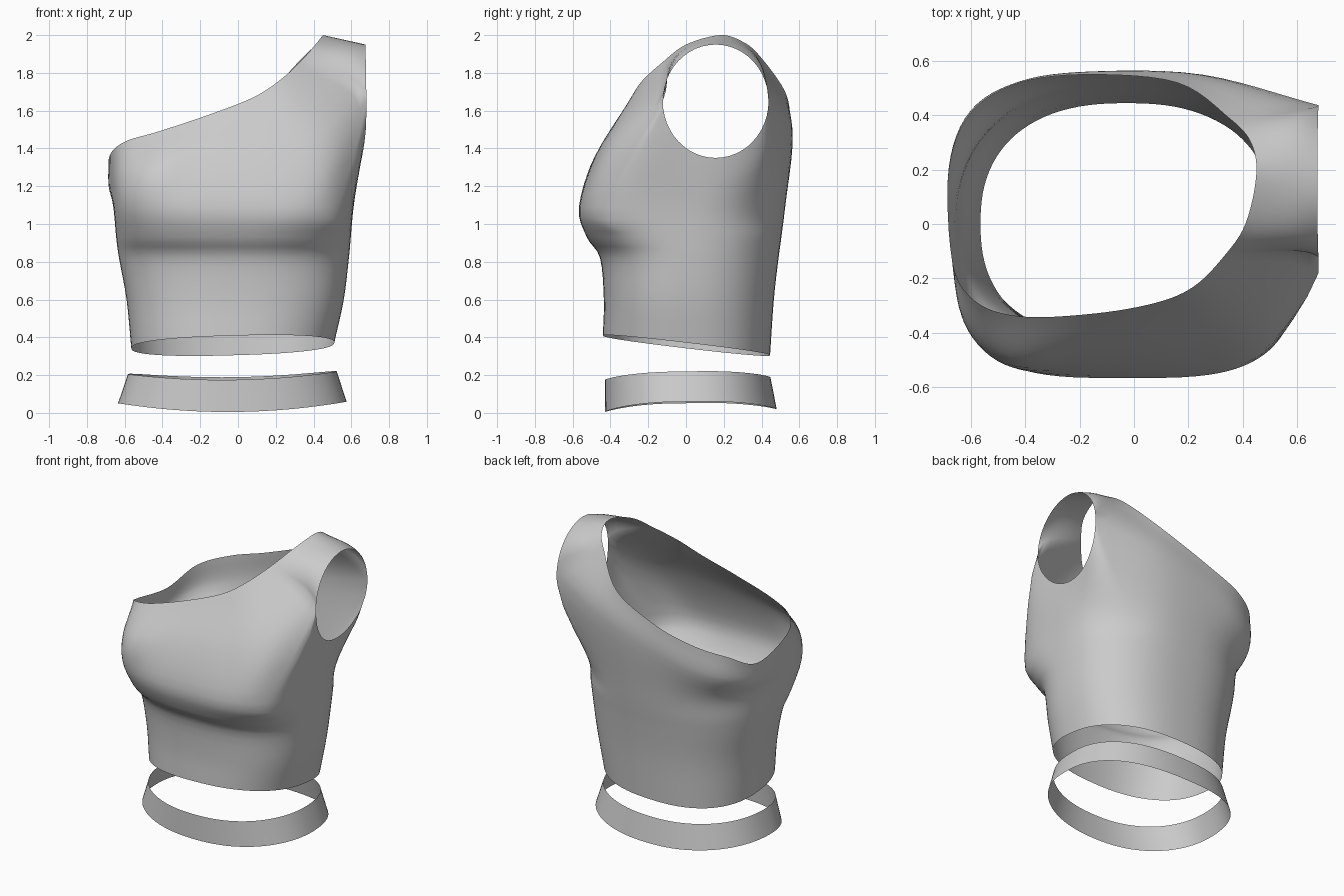
import bpy, bmesh, math
from mathutils import Vector

if "Cube" in bpy.data.objects:
    bpy.data.objects.remove(bpy.data.objects["Cube"])

SUB = 6            # fine columns per control column
COLS = 16 * SUB
ARM = 4 * SUB      # columns 0..ARM meet the armhole


def spline(p0, p1, p2, p3, t):
    return 0.5 * (2 * p1 + (p2 - p0) * t + (2 * p0 - 5 * p1 + 4 * p2 - p3) * t * t
                  + (3 * p1 - p0 - 3 * p2 + p3) * t ** 3)


def through(pts, sub, closed=False):
    """Smooth curve through points, sub steps per span."""
    n = len(pts)
    if closed:
        ext = [pts[-1]] + pts + pts[:2]
        spans = n
    else:
        ext = [2 * pts[0] - pts[1]] + pts + [2 * pts[-1] - pts[-2]]
        spans = n - 1
    out = [spline(*ext[i:i + 4], k / sub) for i in range(spans) for k in range(sub)]
    return out if closed else out + [pts[-1].copy()]


def ring(x0, x1, yf, yb, nf, nb, zfun):
    """Rounded cross-section with separate front and back fullness."""
    cx, a = (x0 + x1) / 2, (x1 - x0) / 2
    out = []
    for c in range(COLS):
        p = math.radians(-33.75) + math.tau * c / COLS
        co, si = math.cos(p), math.sin(p)
        n = nf if si < 0 else nb
        u = math.copysign(abs(co) ** (2 / n), co)
        v = abs(si) ** (2 / n)
        out.append(Vector((cx + a * u, v * (yf if si < 0 else yb), zfun(u, v if si > 0 else -v))))
    return out


def add_grid(bm, rows, columns):
    vs = [[bm.verts.new(p) for p in r] for r in rows]
    for a, b in zip(vs, vs[1:]):
        for c in columns:
            d = (c + 1) % COLS
            bm.faces.new((a[c], a[d], b[d], b[c]))


def finish(bm, name):
    bmesh.ops.remove_doubles(bm, verts=bm.verts, dist=0.0005)
    me = bpy.data.meshes.new(name)
    bm.to_mesh(me)
    bm.free()
    for p in me.polygons:
        p.use_smooth = True
    ob = bpy.data.objects.new(name, me)
    bpy.context.collection.objects.link(ob)
    return ob


# Lower body rings, hem to bust
body = [
    ring(-.565, .51, -.44, .445, 2.4, 2.4, lambda u, v: .357 - .052 * v + .015 * u),
    ring(-.59, .56, -.435, .465, 2.4, 2.4, lambda u, v: .60),
    ring(-.63, .587, -.455, .49, 2.4, 2.4, lambda u, v: .82),
    ring(-.645, .597, -.525, .505, 2.8, 2.4, lambda u, v: .93),
    ring(-.66, .612, -.567, .525, 3.5, 2.4, lambda u, v: 1.09),
]


# Armhole rim, lower or upper half
def rim(s, sign):
    a = math.pi + sign * math.pi * s
    sz = math.sin(a)
    return Vector((.68 - .035 * max(0, -sz) ** 2 - .005 * max(0, sz),
                   .157 + .28 * math.cos(a), 1.65 + .30 * sz))


# Chest line, running from the back of the armhole round to its front
chest = [(.25, .55, 1.5), (-.16, .56, 1.38), (-.42, .52, 1.30), (-.60, .41, 1.25),
         (-.68, .2, 1.20), (-.67, -.13, 1.22), (-.62, -.36, 1.25), (-.46, -.50, 1.28),
         (-.22, -.495, 1.33), (.21, -.46, 1.39), (.47, -.39, 1.44)]
chest = through([rim(1, 1)] + [Vector(p) for p in chest] + [rim(0, 1)], SUB)

# Slanted neckline over one shoulder
neck = [(.33, -.12, 1.86), (.41, 0, 1.95), (.45, .18, 2.0), (.43, .30, 1.965),
        (.35, .39, 1.89), (.16, .52, 1.71), (-.16, .55, 1.57), (-.42, .52, 1.49),
        (-.60, .41, 1.42), (-.68, .2, 1.32), (-.67, -.13, 1.38), (-.59, -.28, 1.44),
        (-.42, -.34, 1.49), (-.15, -.33, 1.58), (.08, -.29, 1.67), (.22, -.23, 1.76)]
neck = through([Vector(p) for p in neck], SUB, closed=True)

# Columns from hem to chest line, then chest line to neckline
lower_cols, upper_cols = [], []
for c in range(COLS):
    if c <= ARM:
        s = c / ARM
        lo, hi, w = rim(s, 1), rim(s, -1), math.sin(math.pi * s)
    else:
        lo = hi = chest[c - ARM]
        w = 0
    keys = [r[c] for r in body] + [lo]
    after = neck[c].lerp(2 * lo - keys[-2], w)
    ext = [2 * keys[0] - keys[1]] + keys + [after]
    lower_cols.append([spline(*ext[i:i + 4], k / 4) for i in range(len(keys) - 1)
                       for k in range(4)] + [lo])
    before = keys[-2].lerp(2 * hi - neck[c], w)
    end = 2 * neck[c] - hi
    upper_cols.append([spline(before, hi, neck[c], end, k / 6) for k in range(7)])

bm = bmesh.new()
add_grid(bm, list(zip(*lower_cols)), range(COLS))
add_grid(bm, list(zip(*upper_cols)), range(COLS))
finish(bm, "one_shoulder_top")

# Separate waist band
low = ring(-.635, .575, -.43, .48, 2.3, 2.3,
           lambda u, v: .005 + .05 * u * u + (.015 * v if v > 0 else 0) + .004 * u)
high = ring(-.583, .523, -.428, .447, 2.3, 2.3,
            lambda u, v: .175 + .037 * u * u + (.014 * v if v > 0 else 0) + .007 * u)
bm = bmesh.new()
add_grid(bm, [[a.lerp(b, k / 3) for a, b in zip(low, high)] for k in range(4)], range(COLS))
finish(bm, "waist_band")
